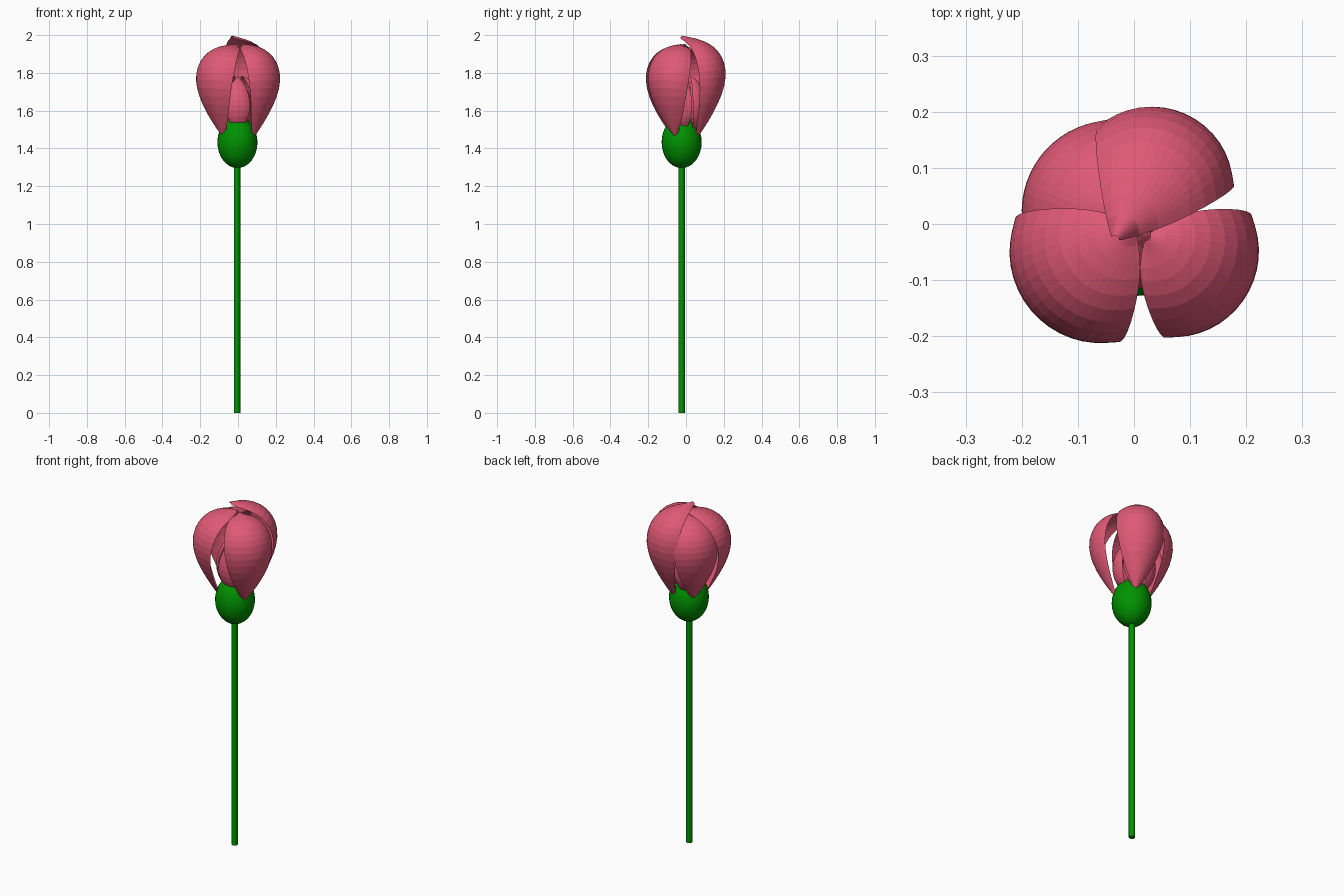
import bpy
from math import cos, sin, pi, radians

if "Cube" in bpy.data.objects:
    bpy.data.objects.remove(bpy.data.objects["Cube"])


def material(name, rgb):
    m = bpy.data.materials.new(name)
    m.diffuse_color = (*rgb, 1)
    m.use_nodes = True
    m.node_tree.nodes["Principled BSDF"].inputs["Base Color"].default_value = m.diffuse_color
    return m


PINK = material("petal_pink", (0.74, 0.10, 0.18))
GREEN = material("stem_green", (0.0, 0.29, 0.0))
YELLOW = material("stamen_yellow", (0.85, 0.65, 0.03))

# Petal profile: radius, height, half angle in degrees
OUTER = [(0.108, 1.465, 4), (0.130, 1.50, 18), (0.182, 1.59, 31),
         (0.224, 1.68, 37), (0.242, 1.77, 41), (0.230, 1.84, 44),
         (0.196, 1.90, 47), (0.140, 1.94, 52), (0.075, 1.957, 60), (0.010, 1.96, 70)]
INNER = [(0.060, 1.50, 20), (0.098, 1.54, 33), (0.118, 1.60, 38),
         (0.117, 1.66, 38), (0.098, 1.72, 35), (0.066, 1.765, 28), (0.030, 1.785, 6)]


def petal(name, profile, azimuth, r_scale=1, w_scale=1, z_scale=1,
          tip=(0, 0, 0), base=(0, 0), cup=0.12, cols=8):
    rows = len(profile)
    z0 = profile[0][1]
    verts, faces = [], []
    for i, (r, z, half) in enumerate(profile):
        t = i / (rows - 1)
        k, b = t ** 6, (1 - t) ** 2
        for j in range(cols + 1):
            v = 2 * j / cols - 1
            a = radians(azimuth + half * w_scale * v)
            # the long edges bend inwards, so each petal is its own cup
            rr = r * r_scale * (1 - cup * v * v)
            verts.append((rr * cos(a) + k * tip[0] + b * base[0],
                          rr * sin(a) + k * tip[1] + b * base[1],
                          z0 + (z - z0) * z_scale * (1 - 0.03 * v * v) + k * tip[2]))
    for i in range(rows - 1):
        for j in range(cols):
            a = i * (cols + 1) + j
            faces.append((a, a + 1, a + cols + 2, a + cols + 1))
    me = bpy.data.meshes.new(name)
    me.from_pydata(verts, [], faces)
    me.materials.append(PINK)
    ob = bpy.data.objects.new(name, me)
    bpy.context.collection.objects.link(ob)
    sub = ob.modifiers.new("smooth", "SUBSURF")
    sub.levels = sub.render_levels = 1
    return ob


def finish(name, mat):
    ob = bpy.context.object
    ob.name = name
    ob.data.materials.append(mat)
    bpy.ops.object.shade_smooth_by_angle()
    return ob


# Stem
bpy.ops.mesh.primitive_cylinder_add(vertices=16, radius=0.017, depth=1.36,
                                    location=(-0.005, -0.023, 0.68))
finish("stem", GREEN)

# Calyx
bpy.ops.mesh.primitive_uv_sphere_add(segments=32, ring_count=16, radius=1,
                                     location=(-0.003, -0.023, 1.433))
bpy.context.object.scale = (0.106, 0.106, 0.137)
finish("calyx", GREEN)

# Outer petals
petal("outer_petal_front_left", OUTER, 220, 1.02, 1.03, 0.985)
petal("outer_petal_front_right", OUTER, 325, 1.01, 0.95, 0.985, (0.02, -0.02, 0))
petal("outer_petal_back", OUTER, 66, 0.96, 1.02, 1.035, (-0.035, -0.03, 0.02), (0, -0.03), 0.14)
petal("outer_petal_back_left", OUTER, 143, 0.89, 0.92, 0.95, base=(0, -0.02), cup=0.06)

# Inner petals
for n in range(5):
    petal(f"inner_petal_{n + 1}", INNER, 270 + 72 * n, 1.0, 0.92, cup=0.05)
for n in range(3):
    petal(f"core_petal_{n + 1}", INNER, 306 + 120 * n, 0.65, 1.2, 0.9, cup=0.05)

# Stamens
for n in range(5):
    a = 2 * pi * n / 5
    x, y = 0.025 * cos(a), 0.025 * sin(a) - 0.01
    bpy.ops.mesh.primitive_cylinder_add(vertices=8, radius=0.005, depth=0.12,
                                        location=(x, y, 1.59))
    finish(f"stamen_{n + 1}", YELLOW)
    bpy.ops.mesh.primitive_uv_sphere_add(segments=10, ring_count=6, radius=0.011,
                                         location=(x, y, 1.655))
    finish(f"stamen_tip_{n + 1}", YELLOW)
